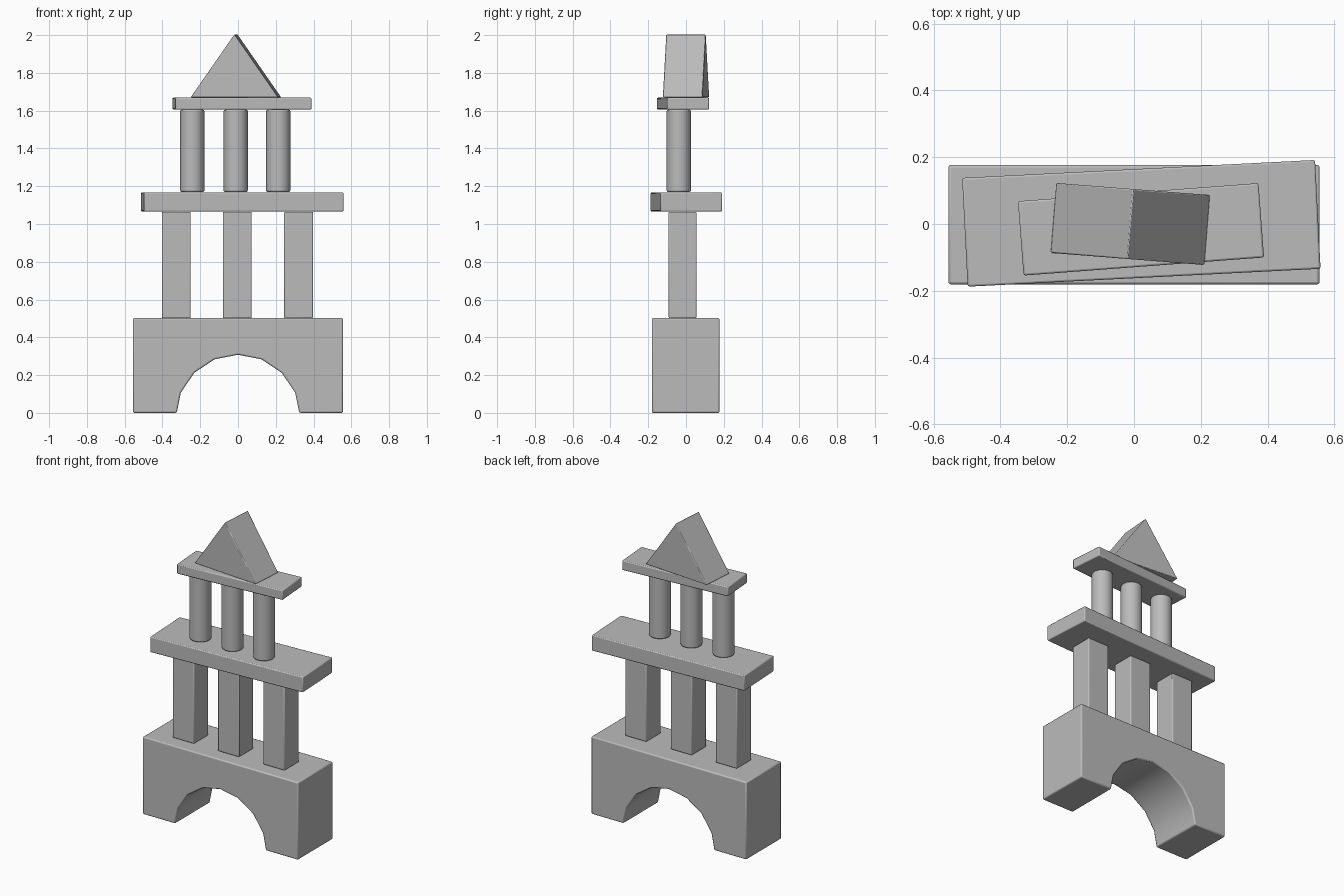
import bpy, bmesh
from math import radians, cos, sin, pi

if "Cube" in bpy.data.objects:
    bpy.data.objects.remove(bpy.data.objects["Cube"])

grey = bpy.data.materials.new("plain_grey")
grey.use_nodes = True
GREY = (0.5, 0.5, 0.5, 1)
grey.diffuse_color = GREY
grey.node_tree.nodes["Principled BSDF"].inputs["Base Color"].default_value = GREY


def finish(obj, name, bevel):
    """Name, colour, round the edges and smooth a block."""
    obj.name = obj.data.name = name
    obj.data.materials.clear()
    obj.data.materials.append(grey)
    mod = obj.modifiers.new("rounded_edges", "BEVEL")
    mod.width, mod.segments, mod.limit_method = bevel, 2, "ANGLE"
    mod.angle_limit = radians(40)
    bpy.ops.object.select_all(action="DESELECT")
    obj.select_set(True)
    bpy.context.view_layer.objects.active = obj
    bpy.ops.object.shade_smooth_by_angle(angle=radians(35))
    return obj


def block(name, profile, depth, loc, turn=0, bevel=0.006):
    """Extrude an x-z outline along y, then place and turn it."""
    bm = bmesh.new()
    face = bm.faces.new([bm.verts.new((x, -depth / 2, z)) for x, z in profile])
    ext = bmesh.ops.extrude_face_region(bm, geom=[face])
    moved = [g for g in ext["geom"] if isinstance(g, bmesh.types.BMVert)]
    bmesh.ops.translate(bm, verts=moved, vec=(0, depth, 0))
    bmesh.ops.recalc_face_normals(bm, faces=bm.faces)
    mesh = bpy.data.meshes.new(name)
    bm.to_mesh(mesh)
    bm.free()
    obj = bpy.data.objects.new(name, mesh)
    bpy.context.collection.objects.link(obj)
    obj.location = loc
    obj.rotation_euler.z = radians(turn)
    return finish(obj, name, bevel)


def box(w, h):
    return [(-w / 2, 0), (w / 2, 0), (w / 2, h), (-w / 2, h)]


# Arch block: rectangle with a faceted half-round opening
R, DROP = 0.328, 0.02
opening = [(R * cos(i * pi / 8), R * sin(i * pi / 8) - DROP) for i in range(1, 8)]
arch = [(0.556, 0), (0.556, 0.502), (-0.556, 0.502), (-0.556, 0), (-0.324, 0)]
arch += opening[::-1] + [(0.324, 0)]
block("arch_block", arch, 0.358, (0, -0.002, 0), bevel=0.008)

# Square pillars
for side, x in (("right", -0.327), ("middle", -0.004), ("left", 0.321)):
    block(f"{side}_square_pillar", box(0.153, 0.562), 0.148, (x, -0.018, 0.502))

# Planks, each slightly turned
block("lower_plank", box(1.058, 0.101), 0.326, (0.022, 0.002, 1.066), 2.9)
block("upper_plank", box(0.722, 0.063), 0.223, (0.021, -0.016, 1.606), 4.3)

# Round columns
for side, x in (("right", -0.242), ("middle", -0.012), ("left", 0.213)):
    bpy.ops.mesh.primitive_cylinder_add(vertices=32, radius=0.064, depth=0.436,
                                        location=(x, -0.038, 1.387))
    finish(bpy.context.object, f"{side}_round_column", 0.008)

# Triangular roof
roof = [(-0.232, 0), (0.232, 0), (0, 0.333)]
block("triangle_roof", roof, 0.21, (-0.011, 0, 1.671), -4.5, 0.004)
